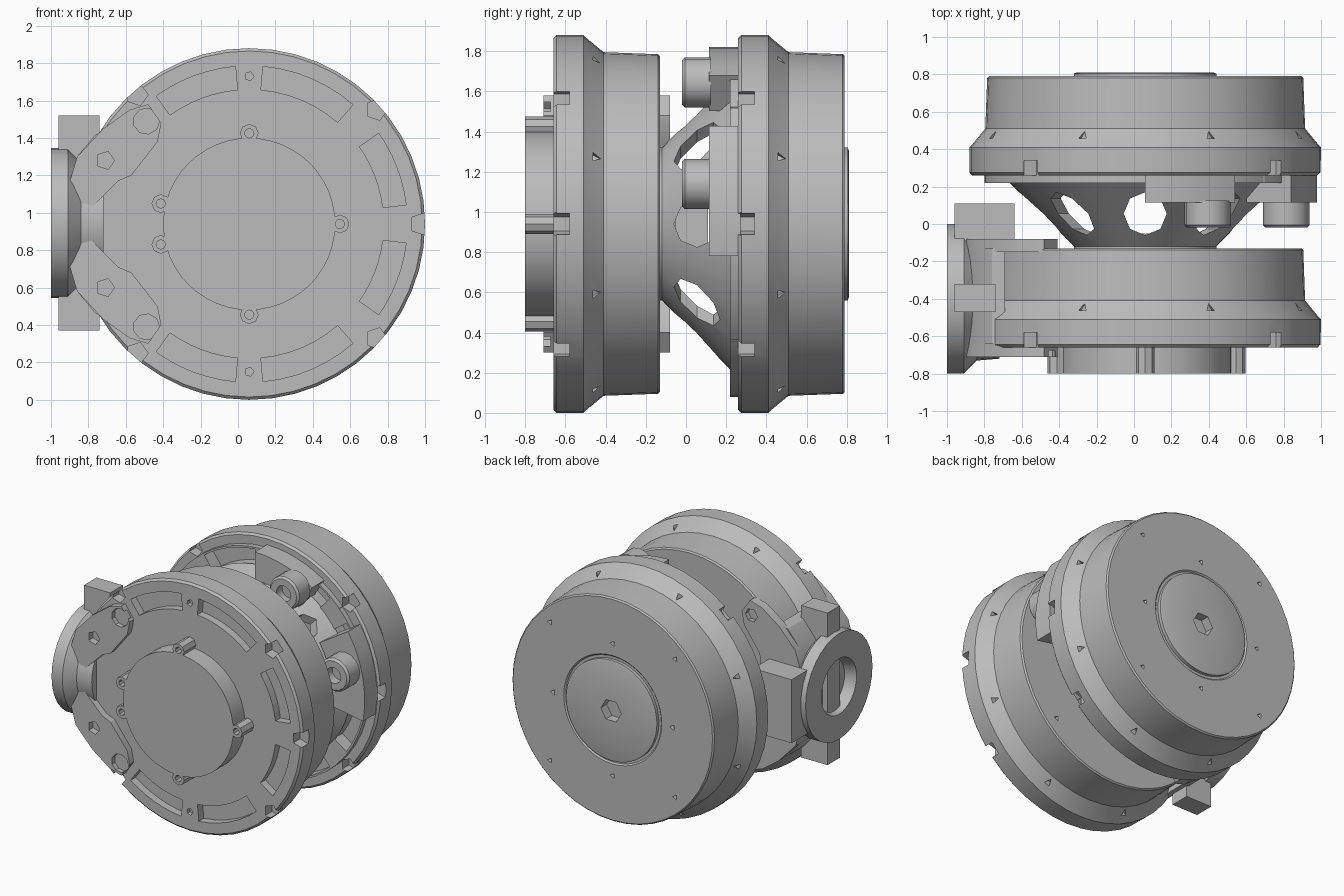
import bpy, bmesh
from math import sin, cos, pi, radians
from mathutils import Matrix, Vector

cube = bpy.data.objects.get("Cube")
if cube:
    bpy.data.objects.remove(cube)

CX, CZ = 0.06, 0.94          # shared axis of both housings
SIDES = 48

metal = bpy.data.materials.new("plain_grey")
metal.use_nodes = True
metal.diffuse_color = (0.5, 0.5, 0.5, 1)
metal.node_tree.nodes["Principled BSDF"].inputs["Base Color"].default_value = (0.5, 0.5, 0.5, 1)


def finish(name, bm, smooth=True):
    bmesh.ops.remove_doubles(bm, verts=bm.verts, dist=1e-5)
    bmesh.ops.recalc_face_normals(bm, faces=bm.faces)
    mesh = bpy.data.meshes.new(name)
    bm.to_mesh(mesh)
    bm.free()
    mesh.materials.append(metal)
    obj = bpy.data.objects.new(name, mesh)
    bpy.context.collection.objects.link(obj)
    if smooth:
        shade(obj)
    return obj


def select(obj):
    bpy.ops.object.select_all(action='DESELECT')
    obj.select_set(True)
    bpy.context.view_layer.objects.active = obj


def shade(obj):
    select(obj)
    bpy.ops.object.shade_smooth_by_angle(angle=radians(28))


def cut(obj, bm):
    """Subtract the solids in bm from obj."""
    cutter = finish("cutter", bm, smooth=False)
    cutter.hide_render = True
    mod = obj.modifiers.new("cut", 'BOOLEAN')
    mod.operation, mod.solver, mod.object = 'DIFFERENCE', 'EXACT', cutter
    select(obj)
    bpy.ops.object.modifier_apply(modifier=mod.name)
    bpy.data.objects.remove(cutter)
    shade(obj)


def lathe(name, profile, center=(CX, 0, CZ), sides=SIDES, axis='Y', closed=False):
    """Turn (radius, position) points around the Y or X axis."""
    bm = bmesh.new()
    rings = []
    for i in range(sides):
        a = 2 * pi * i / sides
        ring = []
        for r, p in profile:
            u, w = r * cos(a), r * sin(a)
            co = Vector((u, p, w)) if axis == 'Y' else Vector((p, u, w))
            ring.append(bm.verts.new(co + Vector(center)))
        rings.append(ring)
    n = len(profile)
    for i in range(sides):
        a, b = rings[i], rings[(i + 1) % sides]
        for j in range(n if closed else n - 1):
            k = (j + 1) % n
            bm.faces.new((a[j], a[k], b[k], b[j]))
    bmesh.ops.dissolve_degenerate(bm, dist=1e-5, edges=bm.edges)
    return finish(name, bm)


def add_prism(bm, pts, y0, y1):
    """Extrude an outline in the XZ plane from y0 to y1."""
    lo = [bm.verts.new((x, y0, z)) for x, z in pts]
    hi = [bm.verts.new((x, y1, z)) for x, z in pts]
    bm.faces.new(lo)
    bm.faces.new(hi[::-1])
    for i in range(len(pts)):
        j = (i + 1) % len(pts)
        bm.faces.new((lo[i], hi[i], hi[j], lo[j]))


def prism(name, pts, y0, y1):
    bm = bmesh.new()
    add_prism(bm, pts, y0, y1)
    return finish(name, bm)


def polar(r, deg):
    return CX + r * cos(radians(deg)), CZ + r * sin(radians(deg))


def arc(r0, r1, a0, a1, steps=6):
    angles = [a0 + (a1 - a0) * i / steps for i in range(steps + 1)]
    return [polar(r1, a) for a in angles] + [polar(r0, a) for a in reversed(angles)]


def ngon(c, r, n=6):
    return [(c[0] + r * cos(2 * pi * i / n), c[1] + r * sin(2 * pi * i / n)) for i in range(n)]


def add_radial(bm, deg, y, r0, r1, size, sides):
    """Add a peg pointing outwards from the main axis."""
    x, z = polar((r0 + r1) / 2, deg)
    rot = Matrix.Rotation(radians(90 - deg), 4, 'Y')
    bmesh.ops.create_cone(bm, cap_ends=True, segments=sides, radius1=size, radius2=size,
                          depth=r1 - r0, matrix=Matrix.Translation((x, y, z)) @ rot)


def mirrored(pts):
    """Complete an outline by mirroring it below the axis."""
    return pts + [(x, 2 * CZ - z) for x, z in reversed(pts) if abs(z - CZ) > 0.001]


def box(name, lo, hi):
    return prism(name, [(lo[0], lo[2]), (hi[0], lo[2]), (hi[0], hi[2]), (lo[0], hi[2])], lo[1], hi[1])


def housing(name, y, plate=0.0):
    """Drum with a wide rim, a tapered shoulder and a raised rear cap."""
    front = [(0, y - plate), (0.86, y - plate), (0.86, y)] if plate else [(0, y)]
    body = lathe(name, front + [
        (0.925, y), (0.94, y + 0.015), (0.94, y + 0.15), (0.925, y + 0.165),
        (0.855, y + 0.25), (0.845, y + 0.52), (0.835, y + 0.53), (0.41, y + 0.53),
        (0.40, y + 0.52), (0.38, y + 0.52), (0.38, y + 0.545), (0.365, y + 0.55), (0, y + 0.55)])
    # Arc pockets, rim notches, screw pits and the hex socket
    bm = bmesh.new()
    for a0, a1 in ((7, 35), (49, 85), (95, 126)):
        for s in (1, -1):
            add_prism(bm, arc(0.72, 0.845, s * a0, s * a1), y - 0.1, y + 0.06)
    for a in (0, 42, -42, 131, -131):
        add_prism(bm, ngon(polar(0.915, a), 0.06, 5), y - 0.1, y + 0.08)
    for a in (90, -90):
        add_prism(bm, ngon(polar(0.79, a), 0.025, 5), y - 0.1, y + 0.03)
    for i in range(8):
        add_radial(bm, 22 + 45 * i, y + 0.21, 0.86, 1.0, 0.025, 3)
        add_prism(bm, ngon(polar(0.74 if i % 2 else 0.5, 45 * i), 0.022, 3), y + 0.5, y + 0.6)
    add_prism(bm, ngon((CX, CZ), 0.085), y + 0.48, y + 0.6)
    cut(body, bm)


housing("front_housing", -0.66)
housing("rear_housing", 0.26, plate=0.04)

# Round cover with screw bosses
lathe("front_cover", [(0, -0.8), (0.46, -0.8), (0.46, -0.64), (0, -0.64)])
for i, a in enumerate((0, 90, 167, 193, 270)):
    x, z = polar(0.485, a)
    lathe(f"cover_boss_{i + 1}", [(0, -0.72), (0.025, -0.72), (0.025, -0.8), (0.05, -0.8),
                                  (0.05, -0.64), (0, -0.64)], (x, 0, z), 8)

# Hollow cone with eight windows between the housings
cone = lathe("spoked_cone", [(0.38, -0.12), (0.73, 0.225), (0.66, 0.225), (0.33, -0.08), (0.33, -0.12)],
             closed=True)
windows = bmesh.new()
for i in range(8):
    add_radial(windows, 45 * i, 0.055, 0.36, 0.85, 0.115, 8)
cut(cone, windows)

# Curved lugs carrying socketed posts
for name, a0, a1, r0, r1, post in (("upper", 57, 90, 0.67, 0.88, 64.6), ("side", -10, 32, 0.64, 0.92, 14.8)):
    prism(f"{name}_lug", arc(r0, r1, a0, a1), 0.115, 0.27)
    x, z = polar(0.78, post)
    lathe(f"{name}_post", [(0, 0.05), (0.06, 0.05), (0.06, -0.02), (0.11, -0.02), (0.125, -0.005),
                           (0.125, 0.125), (0, 0.125)], (x, 0, z), 16)

# Claw plates gripping the front housing
claw = mirrored([(-0.87, CZ), (-0.64, 1.17), (-0.57, 1.2), (-0.43, 1.38), (-0.41, 1.48), (-0.48, 1.58),
                 (-0.58, 1.55), (-0.72, 1.45), (-0.86, 1.3), (-0.92, 1.1)][:-1] + [(-0.92, 1.1)])
front_claw = prism("front_claw", claw, -0.71, -0.62)
holes = bmesh.new()
for s in (1, -1):
    add_prism(holes, ngon((-0.49, CZ + s * 0.55), 0.07, 9), -0.8, -0.675)
    add_prism(holes, ngon((-0.71, CZ + s * 0.34), 0.05, 5), -0.8, -0.66)
cut(front_claw, holes)
back_outline = mirrored([(-0.58, CZ), (-0.56, 1.2), (-0.43, 1.38), (-0.41, 1.48), (-0.48, 1.58),
                         (-0.58, 1.55), (-0.72, 1.45), (-0.86, 1.3), (-0.92, 1.1)])
back_claw = prism("back_claw", back_outline, -0.15, -0.08)
holes = bmesh.new()
for s in (1, -1):
    add_prism(holes, ngon((-0.49, CZ + s * 0.53), 0.05), -0.115, 0)
cut(back_claw, holes)
prism("claw_web", mirrored([(-0.69, 1.44), (-0.76, 1.42), (-0.86, 1.3), (-0.92, 1.1)]), -0.64, -0.13)

# Round side coupling with a bevelled bore and support ribs
lathe("side_coupling", [(0, -0.86), (0.16, -0.86), (0.21, -1.0), (0.4, -1.0), (0.4, -0.91),
                        (0.33, -0.84), (0.32, -0.72), (0, -0.72)], (0, -0.4, 0.945), 32, 'X')
box("vertical_rib", (-0.96, -0.47, 0.37), (-0.74, -0.32, 1.52))
box("rear_rib", (-0.96, -0.12, 0.7), (-0.64, 0.11, 1.18))
